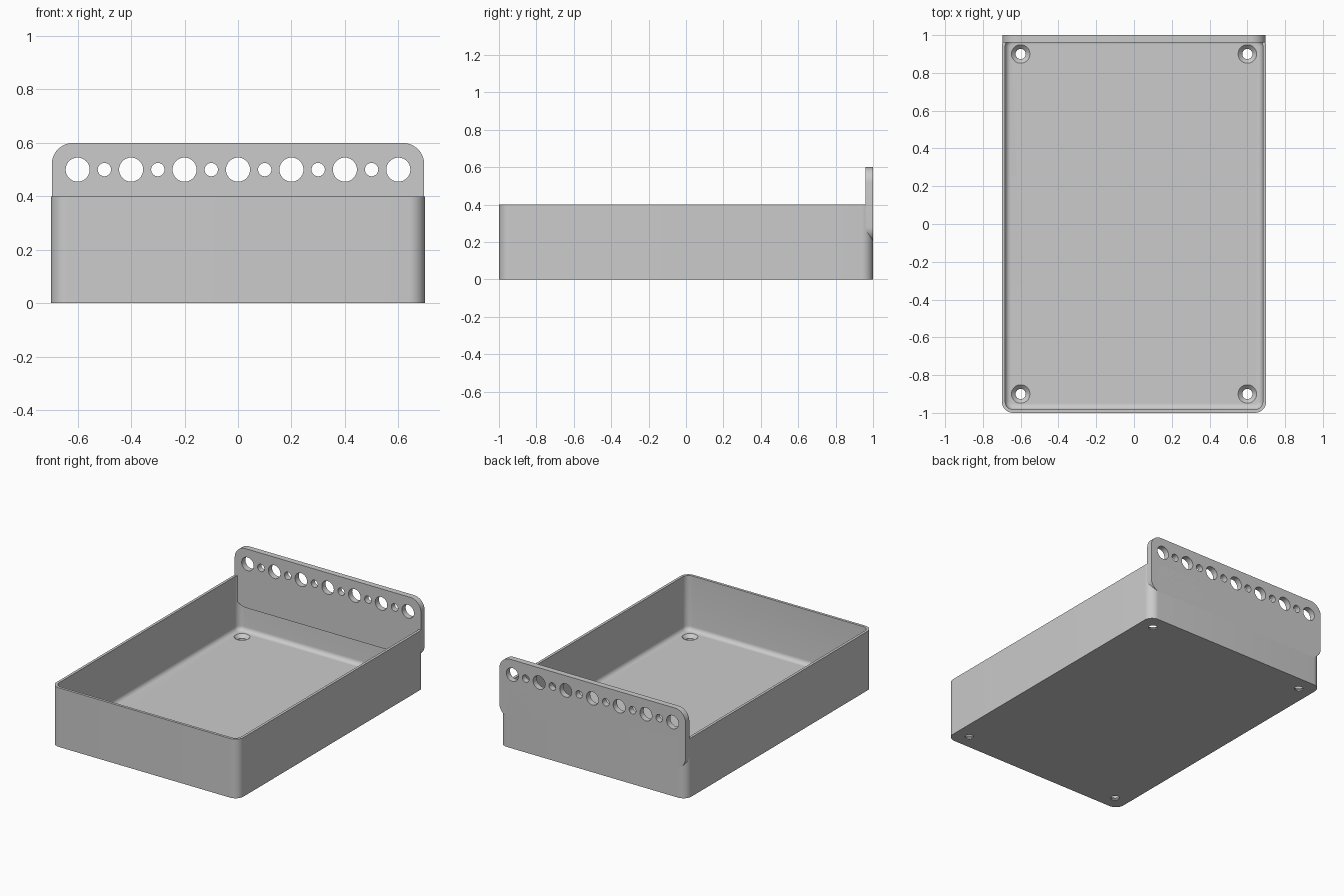
import bpy, bmesh
from math import sin, cos, pi
from mathutils import Matrix, Vector

default = bpy.data.objects.get("Cube")
if default:
    bpy.data.objects.remove(default)

grey = bpy.data.materials.new("light grey plastic")
grey.use_nodes = True
colour = (0.6, 0.6, 0.6, 1)
grey.diffuse_color = colour
grey.node_tree.nodes["Principled BSDF"].inputs["Base Color"].default_value = colour


def ring(bm, half_x, half_y, radius, z, centre, steps=10):
    """Rounded rectangle of vertices; a circle when all sizes are equal."""
    verts = []
    for quarter, (sx, sy) in enumerate([(1, 1), (-1, 1), (-1, -1), (1, -1)]):
        for i in range(steps + 1):
            a = (quarter + i / steps) * pi / 2
            verts.append(bm.verts.new((
                centre[0] + sx * (half_x - radius) + radius * cos(a),
                centre[1] + sy * (half_y - radius) + radius * sin(a), z)))
    return verts


def stack(bm, levels, centre=(0, 0)):
    """Closed solid skinned through a stack of rings."""
    rings = [ring(bm, *level, centre) for level in levels]
    for low, high in zip(rings, rings[1:]):
        for i in range(len(low)):
            j = (i + 1) % len(low)
            bm.faces.new((low[i], low[j], high[j], high[i]))
    bm.faces.new(rings[0][::-1])
    bm.faces.new(rings[-1])


def finish(bm, name, matrix=Matrix()):
    bmesh.ops.remove_doubles(bm, verts=bm.verts, dist=1e-5)
    bmesh.ops.recalc_face_normals(bm, faces=bm.faces)
    bm.transform(matrix)
    mesh = bpy.data.meshes.new(name)
    bm.to_mesh(mesh)
    bm.free()
    mesh.materials.append(grey)
    obj = bpy.data.objects.new(name, mesh)
    bpy.context.collection.objects.link(obj)
    return obj


def cut_and_smooth(obj, cutter):
    mod = obj.modifiers.new("holes", "BOOLEAN")
    mod.operation = "DIFFERENCE"
    mod.solver = "EXACT"
    mod.object = cutter
    bpy.ops.object.select_all(action="DESELECT")
    obj.select_set(True)
    bpy.context.view_layer.objects.active = obj
    bpy.ops.object.modifier_apply(modifier=mod.name)
    bpy.data.objects.remove(cutter)
    bpy.ops.object.shade_smooth_by_angle(angle=pi / 6)


# Tray: outer wall, rim, inner wall, filleted floor
width, length, height, corner = 0.70, 1.0, 0.40, 0.06
wall, floor, fillet = 0.018, 0.03, 0.03
levels = [(width, length, corner, 0), (width, length, corner, height)]
insets = [(wall, height)]
for i in range(7):
    a = i / 6 * pi / 2
    insets.append((wall + fillet * (1 - cos(a)), floor + fillet * (1 - sin(a))))
levels += [(width - d, length - d, corner - d, z) for d, z in insets]
bm = bmesh.new()
stack(bm, levels)
tray = finish(bm, "tray")

# Countersunk screw holes in the floor corners
bm = bmesh.new()
for x in (-0.6, 0.6):
    for y in (-0.9, 0.9):
        profile = [(0.027, -0.05), (0.027, 0.008), (0.049, floor), (0.049, 0.05)]
        stack(bm, [(r, r, r, z) for r, z in profile], (x, y))
cut_and_smooth(tray, finish(bm, "screw_hole_cutter"))

# Upright holder plate at the back, standing in the rear wall
upright = Matrix.Translation(Vector((0, 0, 0.4))) @ Matrix.Rotation(pi / 2, 4, "X")
bm = bmesh.new()
stack(bm, [(0.697, 0.2, 0.08, z) for z in (-1.0, -0.96)])
plate = finish(bm, "holder_plate", upright)

# Alternating large and small holes along the plate
bm = bmesh.new()
for i in range(13):
    r = 0.025 if i % 2 else 0.045
    stack(bm, [(r, r, r, z) for z in (-1.1, -0.9)], (-0.6 + i * 0.1, 0.1))
cut_and_smooth(plate, finish(bm, "plate_hole_cutter", upright))
